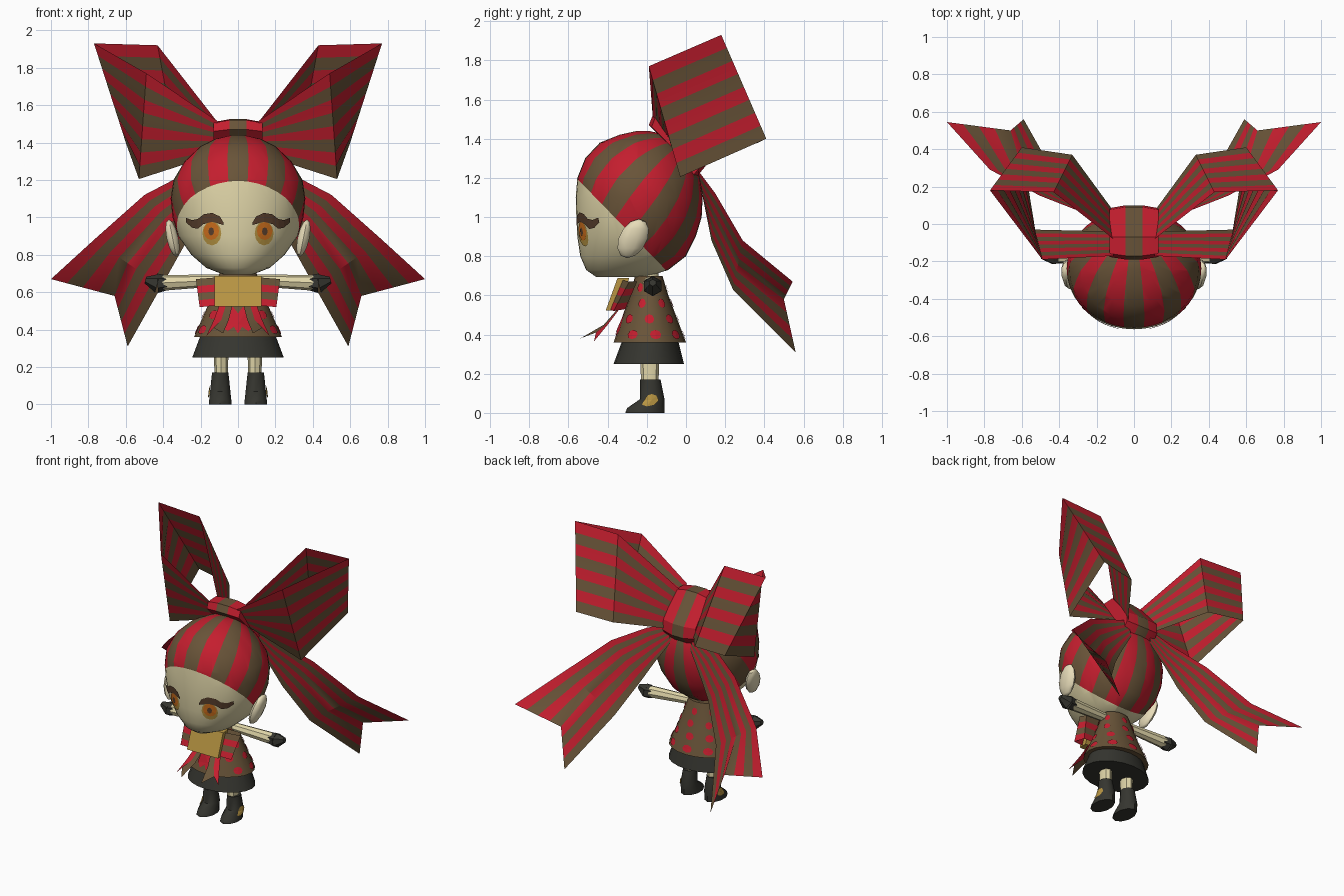
import bpy, bmesh, math
from mathutils import Vector

if "Cube" in bpy.data.objects:
    bpy.data.objects.remove(bpy.data.objects["Cube"])

COLOURS = {
    "red": (0.56, 0.013, 0.028), "brown": (0.14, 0.088, 0.040),
    "charcoal": (0.036, 0.036, 0.029), "skin": (0.76, 0.68, 0.40),
    "pale_skin": (0.86, 0.77, 0.52), "gold": (0.48, 0.30, 0.055),
    "orange": (0.62, 0.16, 0.012), "lash_brown": (0.10, 0.050, 0.026),
}
MATS = {}
for key, c in COLOURS.items():
    MATS[key] = bpy.data.materials.new(key)
    MATS[key].diffuse_color = (*c, 1)


def finish(name, bm, mats, smooth=40, recalc=True):
    if recalc:
        bmesh.ops.recalc_face_normals(bm, faces=bm.faces)
    me = bpy.data.meshes.new(name)
    bm.to_mesh(me)
    bm.free()
    for m in mats:
        me.materials.append(MATS[m])
    ob = bpy.data.objects.new(name, me)
    bpy.context.collection.objects.link(ob)
    if smooth:
        bpy.ops.object.select_all(action='DESELECT')
        ob.select_set(True)
        bpy.context.view_layer.objects.active = ob
        bpy.ops.object.shade_smooth_by_angle(angle=math.radians(smooth))
    return ob


def surf(rings, a, z, cx=0, off=0.0):
    """Point on a stack of ellipses (z, half width, front y, back y); a=0 is the front."""
    z = min(max(z, rings[0][0]), rings[-1][0])
    for r0, r1 in zip(rings, rings[1:]):
        if z <= r1[0]:
            break
    t = (z - r0[0]) / (r1[0] - r0[0])
    w, yf, yb = (r0[i] + (r1[i] - r0[i]) * t for i in (1, 2, 3))
    return Vector((cx + (w + off) * math.sin(a),
                   (yf + yb) / 2 - ((yb - yf) / 2 + off) * math.cos(a), z))


def loft_bm(rings, n, cx=0):
    bm = bmesh.new()
    rows = [[bm.verts.new(surf(rings, 2 * math.pi * i / n, r[0], cx)) for i in range(n)]
            for r in rings]
    for a, b in zip(rows, rows[1:]):
        for i in range(n):
            j = (i + 1) % n
            bm.faces.new((a[i], a[j], b[j], b[i]))
    bm.faces.new(rows[0])
    bm.faces.new(rows[-1])
    return bm


def loft(name, rings, n, mat, cx=0):
    return finish(name, loft_bm(rings, n, cx), [mat])


def patch(name, rings, outline, mat, cx=0, off=0.005):
    """Thin painted plate; outline holds (angle, z) pairs."""
    bm = bmesh.new()
    vs = [bm.verts.new(surf(rings, a, z, cx, off)) for a, z in outline]
    k = len(outline)
    mid = bm.verts.new(surf(rings, sum(p[0] for p in outline) / k,
                            sum(p[1] for p in outline) / k, cx, off))
    for i in range(k):
        bm.faces.new((vs[i], vs[(i + 1) % k], mid))
    return finish(name, bm, [mat], 0)


def oval(a, z, ra, rz, n=12):
    return [(a + ra * math.cos(2 * math.pi * i / n), z + rz * math.sin(2 * math.pi * i / n))
            for i in range(n)]


def across(row, t):
    f = t * (len(row) - 1)
    i = min(int(f), len(row) - 2)
    return Vector(row[i]).lerp(Vector(row[i + 1]), f - i)


def ribbon(name, rows, bands, s=1, first="red"):
    """Cloth strip through cross rows, with lengthwise stripes."""
    bm = bmesh.new()
    grid = []
    for row in rows:
        pts = [across(row, k / bands) for k in range(bands + 1)]
        grid.append([bm.verts.new((p.x * s, p.y, p.z)) for p in pts])
    for a, b in zip(grid, grid[1:]):
        for k in range(bands):
            bm.faces.new((a[k], b[k], b[k + 1], a[k + 1])).material_index = k % 2
    other = "brown" if first == "red" else "red"
    return finish(name, bm, [first, other], 30)


def cone(name, p0, p1, r0, r1, n, mat):
    p0, p1 = Vector(p0), Vector(p1)
    bm = bmesh.new()
    bmesh.ops.create_cone(bm, cap_ends=True, segments=n, radius1=r0, radius2=r1,
                          depth=(p1 - p0).length)
    q = (p1 - p0).to_track_quat('Z', 'Y')
    for v in bm.verts:
        v.co = q @ v.co + (p0 + p1) / 2
    return finish(name, bm, [mat])


# Head: skin below the hem plane, striped hair wrap above it
HEAD = [(.695, .08, -.46, -.20), (.73, .17, -.51, -.09), (.80, .25, -.54, 0), (.90, .32, -.555, .05),
        (1.0, .35, -.56, .08), (1.1, .36, -.563, .085), (1.2, .345, -.555, .07), (1.3, .285, -.515, .02),
        (1.38, .20, -.44, -.05), (1.42, .12, -.34, -.10), (1.44, .03, -.25, -.19)]
bm = loft_bm(HEAD, 40)
hem, hem_n = Vector((0, -.56, 1.2)), Vector((0, .72, .70))
centre, axis_front, side = Vector((0, -.24, 1.07)), Vector((0, -.8, .6)), Vector((1, 0, 0))


def above(f):
    return (f.calc_center_median() - hem).dot(hem_n) > 0


bmesh.ops.bisect_plane(bm, geom=bm.verts[:] + bm.edges[:] + bm.faces[:], plane_co=hem, plane_no=hem_n)
for k in range(10):
    t = math.radians(9 + 18 * k)
    faces = [f for f in bm.faces if above(f)]
    geom = set(faces) | {e for f in faces for e in f.edges} | {v for f in faces for v in f.verts}
    bmesh.ops.bisect_plane(bm, geom=list(geom), plane_co=centre,
                           plane_no=side * math.cos(t) - axis_front * math.sin(t))
for f in bm.faces:
    if above(f):
        p = f.calc_center_median() - centre
        band = round(math.degrees(math.atan2(p.x, p.dot(axis_front))) / 18)
        f.material_index = 1 + band % 2
finish("head", bm, ["skin", "brown", "red"], 50)

# Knot of the head bow
bm = bmesh.new()
profile = [(-.19, 1.47), (-.17, 1.52), (-.07, 1.525), (.09, 1.34), (.10, 1.26), (.05, 1.20), (-.06, 1.34)]
cols = [(-.13, .9), (-.045, 1), (.045, 1), (.13, .9)]
rows = [[bm.verts.new((x, -.05 + (y + .05) * k, 1.37 + (z - 1.37) * k)) for y, z in profile] for x, k in cols]
for c, (a, b) in enumerate(zip(rows, rows[1:])):
    for i in range(len(profile)):
        j = (i + 1) % len(profile)
        bm.faces.new((a[i], a[j], b[j], b[i])).material_index = c % 2
bm.faces.new(rows[0])
bm.faces.new(rows[-1])
finish("bow_knot", bm, ["red", "brown"], 30)

DRESS = [(.36, .235, -.37, 0), (.52, .165, -.315, -.06), (.60, .135, -.285, -.09), (.70, .10, -.26, -.12)]
BOOT = [(0, .064, -.31, -.11), (.025, .062, -.30, -.11), (.07, .057, -.235, -.11), (.17, .046, -.235, -.13)]
LEG = [(.165, .036, -.23, -.14), (.32, .04, -.235, -.135)]

for s, tag in ((1, "right"), (-1, "left")):
    # Head bow loop: front panel, outer fold, back panel
    root = [(.11, -.17, 1.515), (.11, -.04, 1.34)]
    ribbon("bow_loop_" + tag, [
        root,
        [(.49, -.19, 1.77), (.53, -.03, 1.205)],
        [(.77, .18, 1.93), (.60, .41, 1.40)],
        [(.43, .17, 1.92), (.33, .37, 1.38)],
        [(.11, -.08, 1.51), (.11, .07, 1.28)]], 8, s)
    # Hanging tail with notched end
    ribbon("bow_tail_" + tag, [
        [(.10, .05, 1.30), (.08, .07, 1.18)],
        [(.27, .06, 1.24), (.18, .10, 1.03)],
        [(.50, .15, 1.12), (.27, .13, .88)],
        [(.77, .29, .88), (.41, .24, .63)],
        [(1.0, .545, .67), (.66, .50, .58), (.59, .56, .31)]], 8, s)
    # Ear
    bm = bmesh.new()
    bmesh.ops.create_uvsphere(bm, u_segments=10, v_segments=6, radius=1)
    for v in bm.verts:
        x, y, z = v.co
        v.co = (s * (.35 + .034 * x + .02 * z), -.27 + .075 * y + .03 * z, .89 + .10 * z)
    finish("ear_" + tag, bm, ["pale_skin"])

    # Eye plates, laid on the face
    def on_face(pts):
        out = []
        for x, z in pts:
            w = surf(HEAD, math.pi / 2, z).x
            out.append((s * math.asin(x / w), z))
        return out
    patch("eye_" + tag, HEAD, on_face(oval(.138, .915, .050, .065)), "gold", off=.004)
    patch("iris_" + tag, HEAD, on_face(oval(.140, .927, .041, .048)), "orange", off=.006)
    patch("pupil_" + tag, HEAD, on_face(oval(.140, .925, .015, .022, 8)), "lash_brown", off=.008)
    arc = [(.075, .965, .006), (.095, .985, .02), (.135, 1.0, .024), (.18, .99, .026),
           (.21, .965, .026), (.24, .965, .02), (.27, .985, .012)]
    bm = bmesh.new()
    strip = [[bm.verts.new(surf(HEAD, *q, off=.009)) for q in on_face([(x, z + h), (x, z - h)])]
             for x, z, h in arc]
    for a, b in zip(strip, strip[1:]):
        bm.faces.new((a[0], b[0], b[1], a[1]))
    finish("eyelash_" + tag, bm, ["lash_brown"], 0)

    # Arms and pointed gloves
    cone("arm_" + tag, (s * .06, -.19, .665), (s * .40, -.17, .65), .030, .042, 8, "skin")
    cone("glove_cuff_" + tag, (s * .38, -.17, .65), (s * .43, -.17, .648), .040, .052, 6, "charcoal")
    cone("glove_" + tag, (s * .43, -.17, .648), (s * .495, -.17, .665), .052, .018, 6, "charcoal")

    # Legs and boots
    loft("leg_" + tag, LEG, 8, "skin", s * .09)
    loft("boot_" + tag, BOOT, 10, "charcoal", s * .095)
    patch("boot_badge_" + tag, BOOT, oval(s * math.pi / 2, .065, .55, .032, 8), "gold", s * .095)

    # Chest bow loops and tails
    ribbon("chest_loop_" + tag, [
        [(.10, -.33, .68), (.10, -.39, .53)],
        [(.225, -.29, .67), (.205, -.37, .52)],
        [(.20, -.25, .67), (.17, -.31, .53)],
        [(.09, -.25, .67), (.09, -.31, .53)]], 4, s, "brown")
    ribbon("chest_tail_" + tag, [
        [(.03, -.35, .53), (.10, -.34, .53)],
        [(.05, -.42, .45), (.13, -.40, .45)],
        [(.08, -.54, .38), (.13, -.46, .41), (.17, -.47, .365)]], 2, s, "brown")

# Neck, dress and underskirt
loft("neck", [(.64, .05, -.25, -.14), (.76, .05, -.25, -.14)], 10, "skin")
loft("dress", DRESS, 20, "brown")
loft("underskirt", [(.25, .245, -.37, -.01), (.37, .20, -.325, -.04)], 20, "charcoal")

# Red spots on the dress
n = 0
for z, count, shift in ((.40, 9, .35), (.48, 8, 0), (.56, 7, .35), (.64, 6, 0)):
    for i in range(count):
        a = 2 * math.pi * i / count + shift
        if math.cos(a) < .85:
            n += 1
            patch("dress_spot_%d" % n, DRESS, oval(a, z, .17, .024, 8), "red")

# Zigzag red front panel
patch("dress_front_panel", DRESS, [(-.35, .52), (-.42, .42), (-.25, .39), (-.12, .42), (0, .38),
                                   (.12, .42), (.25, .39), (.42, .42), (.35, .52)], "red")

# Gold chest plate
bm = bmesh.new()
bmesh.ops.create_cube(bm, size=1)
for v in bm.verts:
    x, y, z = v.co
    v.co = (x * .25, -.35 + y * .06 + z * .06, .605 + z * .165)
finish("chest_plate", bm, ["gold"], 0)

for m in bpy.data.materials:
    if m.users and not m.is_grease_pencil:
        m.use_nodes = True
        m.node_tree.nodes["Principled BSDF"].inputs["Base Color"].default_value = m.diffuse_color
